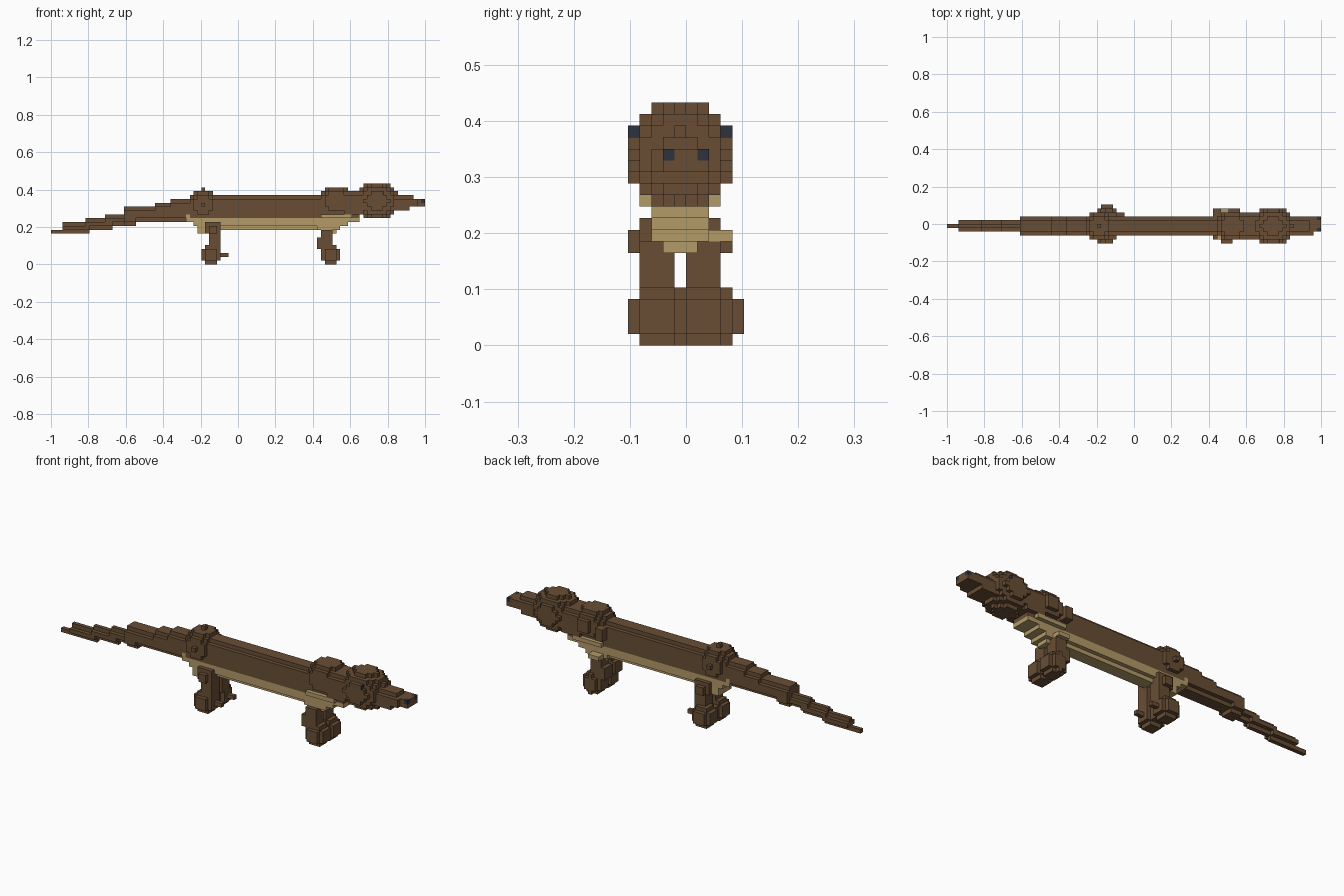
import bpy, bmesh
from mathutils import Vector

default = bpy.data.objects.get("Cube")
if default:
    bpy.data.objects.remove(default, do_unlink=True)

V = 2 / 97                        # size of one block
ORIGIN = Vector((-1, -5 * V, 0))  # corner of the block grid
MID = 4                           # block column on the centre line


def material(name, rgb):
    m = bpy.data.materials.new(name)
    m.use_nodes = True
    m.diffuse_color = (*rgb, 1)
    m.node_tree.nodes["Principled BSDF"].inputs["Base Color"].default_value = (*rgb, 1)
    return m


BROWN = material("brown fur", (0.140, 0.076, 0.036))
TAN = material("tan belly", (0.456, 0.328, 0.141))
DARK = material("dark slate", (0.026, 0.032, 0.045))


# Block shapes, each returned as a set of grid cells (upper limits excluded)
def block(i0, i1, j0, j1, k0, k1):
    return {(i, j, k) for i in range(i0, i1) for j in range(j0, j1) for k in range(k0, k1)}


def bar(i0, i1, w, k0, k1):
    return block(i0, i1, MID - w, MID + w + 1, k0, k1)


def ball(c0, c1, j, k, r2):
    cells = set()
    for a, b, c in block(c0 - 6, c1 + 7, j - 6, j + 7, k - 6, k + 7):
        dx = max(c0 - a, 0, a - c1)
        if dx * dx + (b - j) ** 2 + (c - k) ** 2 <= r2:
            cells.add((a, b, c))
    return cells


parts = []


def add(name, cells, mat):
    parts.append((name, cells, mat))


# Nostrils at the tip of the snout
add("nostrils", {(96, 3, 16), (96, 6, 16)}, DARK)

# Belly, with wider patches under the chest and hips
belly = bar(38, 75, 1, 9, 10) | bar(37, 77, 2, 10, 11) | bar(35, 80, 2, 11, 12)
belly |= bar(38, 42, 2, 8, 10) | bar(69, 75, 2, 9, 10) | bar(70, 74, 1, 8, 9)
belly |= bar(70, 78, 3, 12, 13) | bar(35, 36, 2, 12, 13) | block(70, 73, 6, 9, 9, 10)
add("belly", belly, TAN)

# Torso, chest and hips
add("torso", bar(36, 80, 2, 12, 17) | bar(36, 80, 1, 17, 18), BROWN)
add("hips", {c for c in ball(39, 39, MID, 15, 16) if c[2] > 11}, BROWN)
add("chest", ball(73, 74, MID, 16, 14) | block(69, 71, 6, 9, 14, 17)
    | block(73, 76, 8, 9, 15, 18), BROWN)
add("neck", bar(76, 81, 3, 13, 18) | bar(77, 81, 2, 18, 19), BROWN)

# Head and tapering snout
add("head", ball(83, 85, MID, 16, 20), BROWN)
snout = bar(88, 93, 2, 14, 17) | bar(88, 92, 1, 17, 18)
snout |= bar(92, 95, 2, 15, 17) | block(93, 97, 3, 7, 15, 17) | bar(90, 94, 1, 17, 18)
add("snout", snout, BROWN)

# Tail: start, end, bottom, top and half width of each step
tail = set()
for i0, i1, k0, k1, w in ((0, 4, 8, 9, 0), (3, 9, 8, 11, 1), (9, 10, 8, 12, 1),
                          (10, 14, 9, 12, 1), (14, 16, 9, 13, 1), (16, 19, 10, 13, 1),
                          (19, 22, 10, 15, 2), (22, 27, 11, 15, 2),
                          (27, 31, 11, 16, 2), (31, 37, 11, 17, 2)):
    narrow = max(w - 1, 0)
    tail |= bar(i0, i1, narrow, k0, k1) | bar(i0, i1, w, k0 + 1, k1 - 1)
add("tail", tail, BROWN)

# Legs and rounded feet: inner column, outer column and foot centre per side
for side, j0, j1, outer, hind_j, front_j in (("right", 1, 4, 0, 2, 2), ("left", 5, 8, 8, 7, 6)):
    edge = j0 if side == "right" else j1 - 1
    thigh = block(41, 44, j0, j1, 4, 9) | block(40, 44, j0, j1, 8, 10)
    thigh |= block(40, 44, edge, edge + 1, 9, 11) | block(41, 43, outer, outer + 1, 8, 10)
    add(f"hind_leg_{side}", thigh, BROWN)
    foot = ball(41, 41, hind_j, 2, 6) | block(43, 46, hind_j, hind_j + 1, 2, 3)
    add(f"hind_foot_{side}", foot, BROWN)
    upper = block(70, 73, j0, j1, 4, 9) | block(69, 72, j0, j1, 4, 7)
    add(f"front_leg_{side}", upper, BROWN)
    paw = ball(72, 72, front_j, 2, 6)
    if side == "left":
        paw |= block(72, 73, 4, 9, 0, 5)
    add(f"front_foot_{side}", paw, BROWN)

# Each cell belongs to the first part that claims it
solid = set().union(*(cells for _, cells, _ in parts))
taken = set()
AXES = [(a, s) for a in range(3) for s in (0, 1)]


def finish(name, bm, mat):
    mesh = bpy.data.meshes.new(name)
    bm.to_mesh(mesh)
    bm.free()
    mesh.materials.append(mat)
    ob = bpy.data.objects.new(name, mesh)
    bpy.context.scene.collection.objects.link(ob)


for name, cells, mat in parts:
    bm = bmesh.new()
    verts = {}

    def vert(p):
        if p not in verts:
            verts[p] = bm.verts.new(ORIGIN + Vector(p) * V)
        return verts[p]

    for cell in sorted(cells - taken):
        for axis, s in AXES:
            near = list(cell)
            near[axis] += 2 * s - 1
            if tuple(near) in solid:
                continue
            # Outward-facing square on this side of the block
            u, w = (axis + 1) % 3, (axis + 2) % 3
            corners = []
            for du, dw in ((0, 0), (1, 0), (1, 1), (0, 1)):
                p = list(cell)
                p[axis] += s
                p[u] += du
                p[w] += dw
                corners.append(vert(tuple(p)))
            bm.faces.new(corners if s else corners[::-1])
    taken |= cells
    finish(name, bm, mat)

# Eyes: thin plates facing forward on the sides of the head
for side, j in (("right", 0), ("left", 8)):
    bm = bmesh.new()
    bmesh.ops.create_cube(bm, size=1)
    centre = ORIGIN + Vector((86, j + 0.5, 18.5)) * V + Vector((0.003, 0, 0))
    for v in bm.verts:
        v.co = Vector((v.co.x * 0.006, v.co.y * V, v.co.z * V)) + centre
    finish(f"eye_{side}", bm, DARK)
